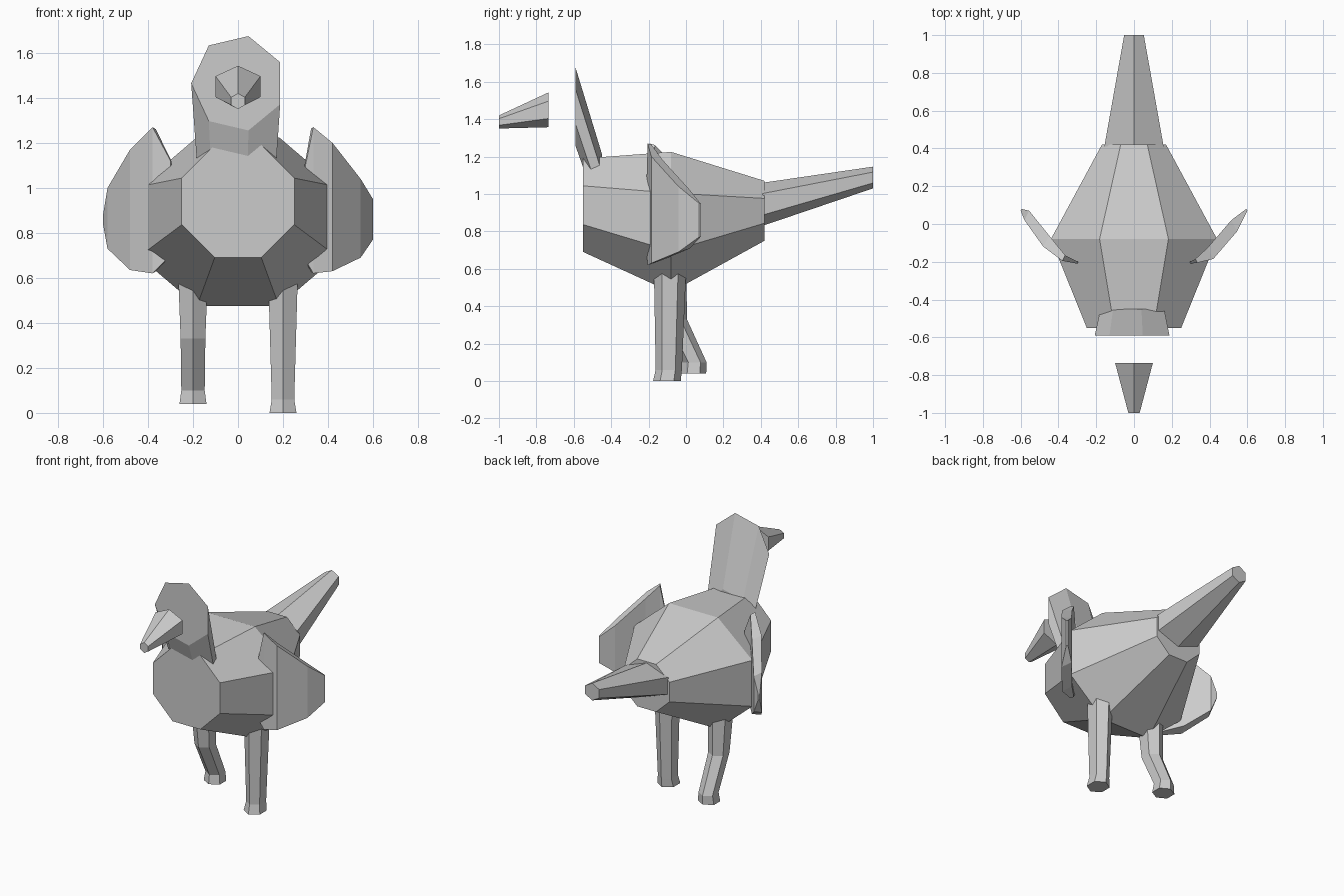
import bpy, bmesh
from math import sin, cos, pi, radians

cube = bpy.data.objects.get("Cube")
if cube:
    bpy.data.objects.remove(cube, do_unlink=True)

grey = bpy.data.materials.new("plain grey")
grey.use_nodes = True
COLOUR = (0.6, 0.6, 0.6, 1)
grey.diffuse_color = COLOUR
grey.node_tree.nodes["Principled BSDF"].inputs["Base Color"].default_value = COLOUR


def upright(y, z, rx, rz, sides, phase=0.0, x=0.0):
    """Ring of points facing along y."""
    angles = [radians(phase) + 2 * pi * i / sides for i in range(sides)]
    return [(x + rx * cos(a), y, z + rz * sin(a)) for a in angles]


def level(x, y, z, rx, ry, sides=6):
    """Ring of points facing along z, with a corner to the front."""
    angles = [pi / 2 + 2 * pi * i / sides for i in range(sides)]
    return [(x + rx / cos(pi / 6) * cos(a), y + ry * sin(a), z) for a in angles]


def loft(name, rings):
    """Join rings of points into one closed, flat-faced solid."""
    bm = bmesh.new()
    loops = [[bm.verts.new(p) for p in ring] for ring in rings]
    n = len(loops[0])
    for a, b in zip(loops, loops[1:]):
        for i in range(n):
            j = (i + 1) % n
            bm.faces.new((a[i], a[j], b[j], b[i]))
    bm.faces.new(loops[0])
    bm.faces.new(loops[-1])
    bmesh.ops.recalc_face_normals(bm, faces=bm.faces)
    mesh = bpy.data.meshes.new(name)
    bm.to_mesh(mesh)
    bm.free()
    mesh.materials.append(grey)
    obj = bpy.data.objects.new(name, mesh)
    bpy.context.collection.objects.link(obj)
    return obj


# Body: three octagons along y
oct_r = 1 / cos(pi / 8)
loft("body", [upright(y, z, rx * oct_r, rz * oct_r, 8, 22.5) for y, z, rx, rz in (
    (-0.55, 0.94, 0.25, 0.25), (-0.08, 0.85, 0.44, 0.375), (0.42, 0.91, 0.17, 0.16))])

# Head and neck: leaning seven-sided prism with an upright face
loft("head", [upright(-0.59, 1.465, 0.208, 0.215, 7, 180),
              upright(-0.45, 1.037, 0.177, 0.183, 7, 180)])

# Beak and tail: six-sided tapers
hex_r = 1 / cos(pi / 6)
loft("beak", [upright(-0.735, 1.45, 0.1 * hex_r, 0.093, 6, 30),
              upright(-1.0, 1.385, 0.03 * hex_r, 0.035, 6, 30)])
loft("tail", [upright(0.41, 0.945, 0.157 * hex_r, 0.115, 6, 30),
              upright(1.0, 1.088, 0.052 * hex_r, 0.058, 6, 30)])

# Legs: one straight, one bent and lifted
loft("left_leg", [level(0.2, y, z, rx, ry) for y, z, rx, ry in (
    (-0.085, 0.62, 0.066, 0.087), (-0.092, 0.06, 0.05, 0.07), (-0.102, 0.0, 0.06, 0.074))])
loft("right_leg", [level(-0.2, y, z, rx, ry) for y, z, rx, ry in (
    (-0.085, 0.62, 0.066, 0.087), (-0.065, 0.33, 0.055, 0.07),
    (0.045, 0.1, 0.052, 0.065), (0.04, 0.04, 0.06, 0.068))])


# Wings: thin bent plates, as stations of x, y, low z, high z, thickness
def wing(name, side, stations):
    rings = []
    for x, y, low, high, thick in stations:
        outer, inner = side * x, side * (x - thick * 0.5)
        rings.append([(outer, y, low), (outer, y, high),
                      (inner, y + thick, high - thick * 0.3),
                      (inner, y + thick, low + thick * 0.3)])
    loft(name, rings)


wing("left_wing", 1, (
    (0.30, -0.21, 0.68, 1.1, 0.01), (0.335, -0.205, 0.62, 1.27, 0.02),
    (0.42, -0.185, 0.63, 1.2, 0.06), (0.545, -0.04, 0.69, 1.04, 0.06),
    (0.6, 0.07, 0.77, 0.95, 0.01)))
wing("right_wing", -1, (
    (0.30, -0.21, 0.7, 1.12, 0.01), (0.38, -0.195, 0.62, 1.27, 0.03),
    (0.48, -0.12, 0.635, 1.17, 0.06), (0.58, 0.02, 0.73, 1.0, 0.05),
    (0.6, 0.07, 0.84, 0.88, 0.01)))
